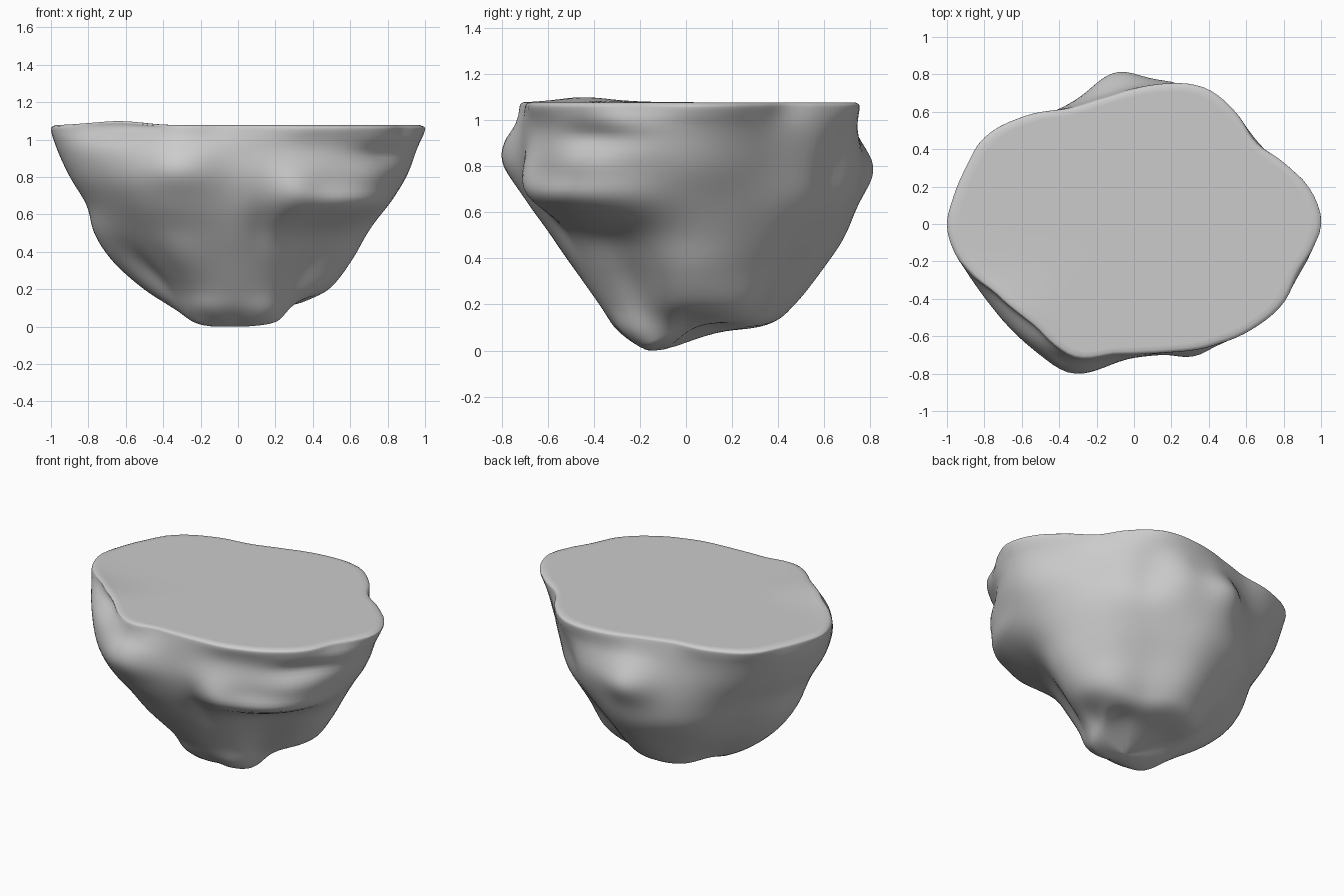
import bpy, bmesh
from math import sin, cos, tau, atan2, hypot, exp, degrees
from mathutils import Vector

if "Cube" in bpy.data.objects:
    bpy.data.objects.remove(bpy.data.objects["Cube"])

N = 120       # steps around
SUB = 6       # steps between two height levels

# Outline of the flat top, counter-clockwise
OUTLINE = [(1, 0), (.985, .09), (.93, .2), (.84, .29), (.66, .43), (.55, .59), (.43, .70), (.33, .742),
           (.15, .75), (0, .725), (-.15, .68), (-.35, .62), (-.6, .57), (-.8, .46), (-.9, .3),
           (-.97, .13), (-1, 0), (-.97, -.13), (-.9, -.24), (-.75, -.37), (-.55, -.54), (-.42, -.66),
           (-.3, -.72), (-.1, -.7), (.15, -.69), (.45, -.64), (.65, -.55), (.8, -.42), (.88, -.26),
           (.97, -.1)]

# Radius every 30 degrees (starting at +x) for each height of the rock
LEVELS = {
    .95: [.96, .80, .80, .73, .72, .88, .97, .88, .82, .71, .74, .87],
    .80: [.90, .77, .77, .76, .73, .82, .90, .86, .84, .71, .76, .84],
    .65: [.80, .73, .73, .74, .72, .74, .81, .78, .77, .66, .72, .81],
    .50: [.69, .66, .63, .69, .68, .67, .77, .68, .64, .57, .53, .57],
    .35: [.60, .58, .52, .59, .57, .58, .67, .55, .52, .47, .43, .43],
    .20: [.47, .50, .42, .47, .45, .43, .50, .41, .40, .37, .35, .34],
}
# Underside rings: the front nub hangs lower than the lobes at the back
FOOT_R = [.30, .38, .33, .36, .36, .32, .32, .32, .33, .29, .30, .28]
FOOT_Z = [.13, .13, .12, .12, .11, .12, .09, .07, .09, .09, .08, .07]
SOLE_R = [.20, .22, .20, .18, .18, .18, .21, .21, .15, .12, .15, .20]
SOLE_Z = [.05, .11, .09, .08, .08, .08, .04, .01, .01, .01, .01, .02]

# Local bulges and dents: angle, height, angle width, height width, amount
LUMPS = [(97, .79, 11, .13, .07), (249, .86, 11, .13, .06), (293, .73, 9, .10, .04),
         (328, .80, 13, .08, .04), (335, .93, 13, .05, -.04), (283, .62, 7, .15, -.03),
         (202, .30, 8, .12, -.04), (238, .40, 12, .12, .02), (316, .67, 22, .06, .04),
         (322, .50, 18, .07, -.02), (57, .80, 7, .18, -.03), (74, .80, 8, .15, .02)]


def catmull(a, b, c, d, t):
    return 0.5 * (2 * b + (c - a) * t + (2 * a - 5 * b + 4 * c - d) * t * t
                  + (3 * b - a - 3 * c + d) * t ** 3)


def around(table, ang):
    n = len(table)
    f = (ang / tau * n) % n
    i = int(f)
    return catmull(*(table[(i + k) % n] for k in (-1, 0, 1, 2)), f - i)


def outline_radius(ang):
    pts = [(atan2(y, x) % tau, hypot(x, y)) for x, y in OUTLINE]
    pts = [(pts[-1][0] - tau, pts[-1][1])] + pts + [(a + tau, r) for a, r in pts[:2]]
    for k in range(1, len(pts) - 2):
        (a0, r0), (a1, r1) = pts[k], pts[k + 1]
        if a0 <= ang <= a1:
            return catmull(pts[k - 1][1], r0, r1, pts[k + 2][1], (ang - a0) / (a1 - a0))
    return 1.0


def lip(ang):
    return .022 * exp(-((ang - 3.75) / .3) ** 2)


def lump(ang, z):
    total = 0
    for a, h, wa, wh, amount in LUMPS:
        da = (degrees(ang) - a + 180) % 360 - 180
        total += amount * exp(-(da / wa) ** 2 - ((z - h) / wh) ** 2)
    return total * min(1, max(0, (1.03 - z) / .1))


# One column from the middle of the top, over the rim, down to the bottom pole
columns = []
pole = Vector((0, -.08, .01))
up = Vector((0, 0, 1))
for j in range(N):
    a = tau * j / N
    d = Vector((cos(a), sin(a), 0))
    ro = outline_radius(a)
    col = [d * ro * s + up * (1.077 + lip(a) * w)
           for s, w in ((.3, 0), (.6, 0), (.85, .3), (.94, .9), (.975, 1))]
    keys = [d * ro * .992 + up * (1.07 + lip(a)), d * ro + up * 1.05]
    keys += [d * around(r, a) + up * z for z, r in LEVELS.items()]
    keys += [d * around(FOOT_R, a) + up * around(FOOT_Z, a)]
    keys += [d * around(SOLE_R, a) + up * around(SOLE_Z, a) + Vector((0, -.05, 0)), pole]
    keys = [keys[0]] + keys + [2 * pole - keys[-2]]
    for i in range(1, len(keys) - 2):
        for s in range(SUB):
            p = catmull(*keys[i - 1:i + 3], s / SUB)
            col.append(p + d * lump(a, p.z))
    columns.append(col)

bm = bmesh.new()
grid = [[bm.verts.new(p) for p in col] for col in columns]
centre = bm.verts.new((0, 0, 1.077))
bottom = bm.verts.new(pole)
for j in range(N):
    c0, c1 = grid[j], grid[(j + 1) % N]
    bm.faces.new((centre, c0[0], c1[0]))
    bm.faces.new((bottom, c1[-1], c0[-1]))
    for i in range(len(c0) - 1):
        bm.faces.new((c0[i], c0[i + 1], c1[i + 1], c1[i]))

# Soften the rock below the rim, then rest it on the ground
rock = [v for v in bm.verts if v.co.z < 1.0]
for _ in range(3):
    bmesh.ops.smooth_vert(bm, verts=rock, factor=.4, use_axis_x=True, use_axis_y=True, use_axis_z=True)
low = min(v.co.z for v in bm.verts)
for v in rock:
    v.co.z -= low * (1 - v.co.z)
bmesh.ops.recalc_face_normals(bm, faces=bm.faces)
for f in bm.faces:
    f.smooth = True
mesh = bpy.data.meshes.new("flat_topped_rock")
bm.to_mesh(mesh)
bm.free()
obj = bpy.data.objects.new("flat_topped_rock", mesh)
bpy.context.collection.objects.link(obj)
